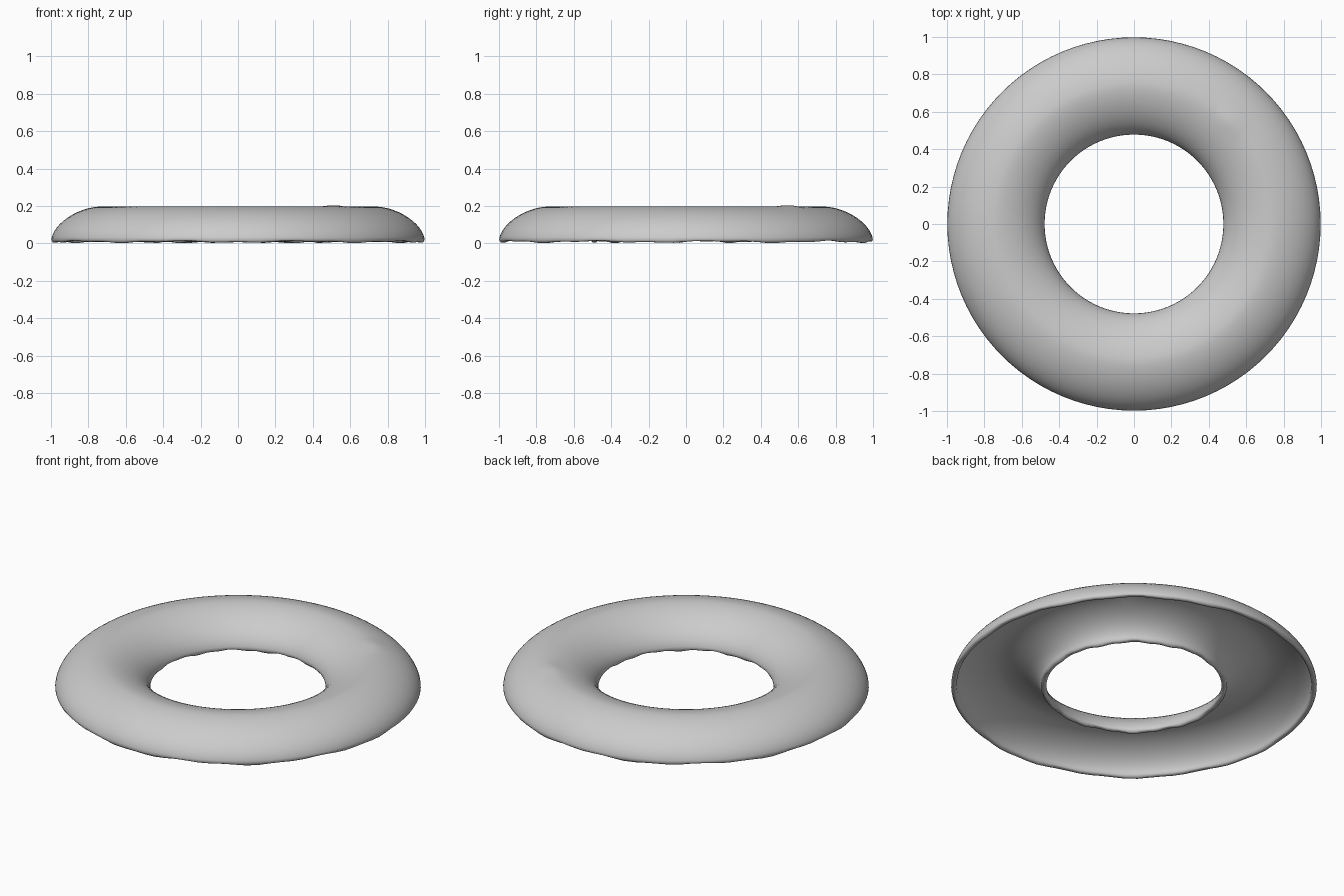
import bpy, bmesh, math

if "Cube" in bpy.data.objects:
    bpy.data.objects.remove(bpy.data.objects["Cube"])

SEGMENTS = 96
MID, HALF = 0.738, 0.260      # centre radius and half width of the ring
BASE, TOP = 0.018, 0.197      # height of the rims, height of the crown
WALL = 0.030                  # shell thickness
POWER = 1.72                  # below 2 gives straighter, more sloping flanks


def arch(half, rise, n=28):
    """Softened arch from the inner rim over the crown to the outer rim."""
    points = []
    for i in range(n + 1):
        a = math.pi * i / n
        c, s = math.cos(a), max(math.sin(a), 0)
        points.append((MID - half * math.copysign(abs(c) ** (2 / POWER), c),
                       BASE + rise * s ** (2 / POWER)))
    return points


# closed cross-section: outer arch, rounded outer rim, inner arch, rounded inner rim
edge = HALF - WALL / 2
profile = arch(HALF, TOP - BASE)
profile += [(MID + edge + 0.008, 0.009), (MID + edge - 0.008, 0.009)]
profile += arch(HALF - WALL, TOP - BASE - WALL)[::-1]
profile += [(MID - edge + 0.008, 0.009), (MID - edge - 0.008, 0.009)]

bm = bmesh.new()
rings = []
for s in range(SEGMENTS):
    t = 2 * math.pi * s / SEGMENTS
    ring = []
    for r, z in profile:
        x, y = r * math.cos(t), r * math.sin(t)
        # gentle hand-made waviness at the rims, small bump on the crown
        if z < 0.01:
            z += 0.004 * math.sin(9 * t) + 0.003 * math.sin(23 * t)
        z += 0.009 * math.exp(-((x - 0.52) ** 2 + (y - 0.55) ** 2) / 0.003)
        ring.append(bm.verts.new((x, y, max(z, 0))))
    rings.append(ring)
count = len(profile)
for s in range(SEGMENTS):
    a, b = rings[s], rings[(s + 1) % SEGMENTS]
    for i in range(count):
        j = (i + 1) % count
        bm.faces.new((a[i], a[j], b[j], b[i]))
bmesh.ops.recalc_face_normals(bm, faces=bm.faces)
for f in bm.faces:
    f.smooth = True

mesh = bpy.data.meshes.new("hollow_ring")
bm.to_mesh(mesh)
bm.free()
bpy.context.collection.objects.link(bpy.data.objects.new("hollow_ring", mesh))
